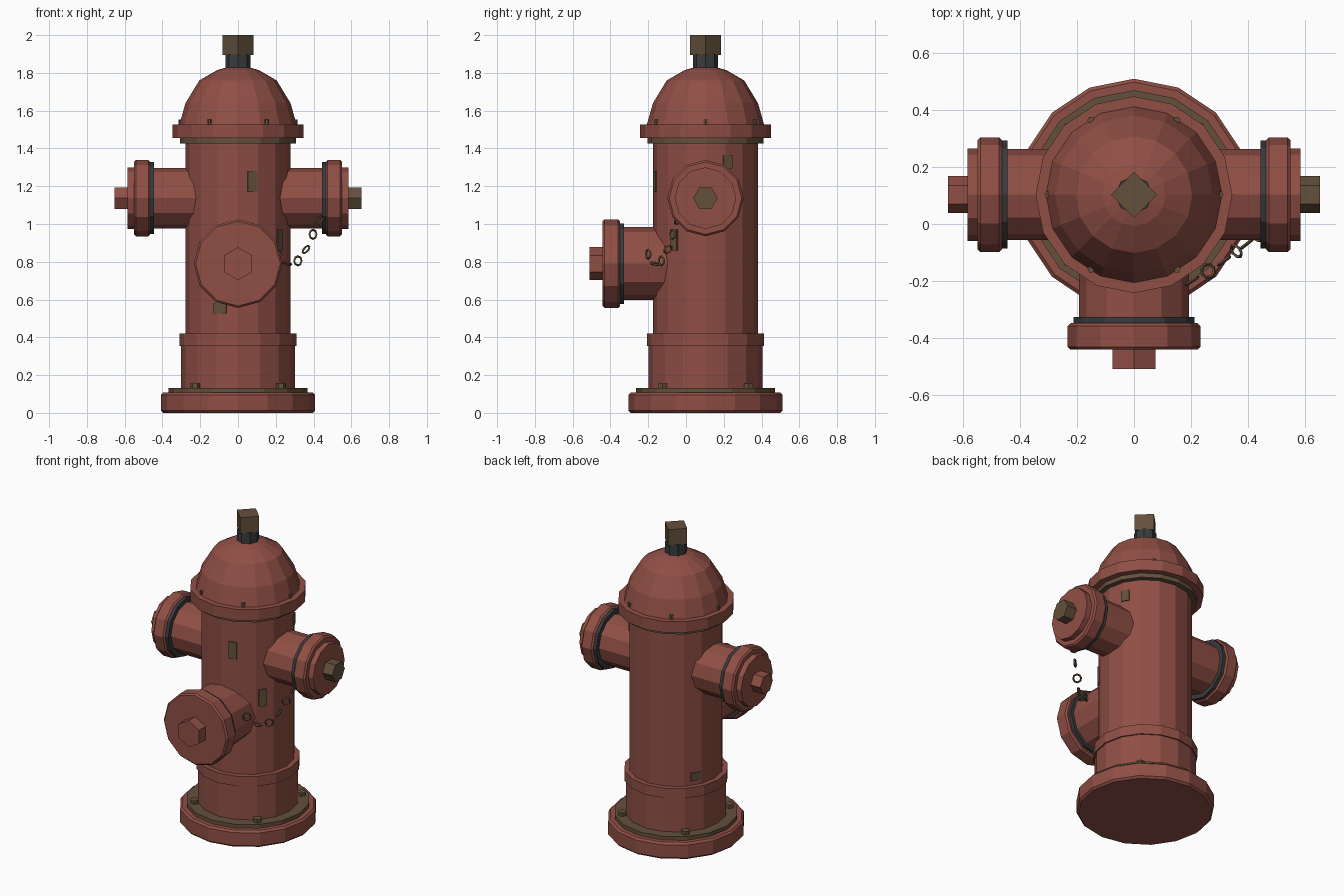
import bpy, bmesh, math
from mathutils import Matrix, Vector

if "Cube" in bpy.data.objects:
    bpy.data.objects.remove(bpy.data.objects["Cube"], do_unlink=True)


def material(name, rgb):
    m = bpy.data.materials.new(name)
    m.use_nodes = True
    m.diffuse_color = (*rgb, 1)
    m.node_tree.nodes["Principled BSDF"].inputs["Base Color"].default_value = (*rgb, 1)
    return m


RED = material("faded red paint", (0.28, 0.078, 0.06))
BROWN = material("rusty brown", (0.125, 0.08, 0.045))
DARK = material("dark iron", (0.042, 0.044, 0.046))

AXIS_Y = 0.103
CENTRE = Matrix.Translation((0, AXIS_Y, 0))


def finish(bm, name, mat, matrix):
    bmesh.ops.recalc_face_normals(bm, faces=bm.faces)
    mesh = bpy.data.meshes.new(name)
    bm.to_mesh(mesh)
    bm.free()
    mesh.materials.append(mat)
    obj = bpy.data.objects.new(name, mesh)
    obj.matrix_world = matrix
    bpy.context.collection.objects.link(obj)
    return obj


def lathe(name, profile, mat, sides=16, matrix=CENTRE, start=0.0):
    """Turned solid from (radius, height) pairs, closed at both ends."""
    bm = bmesh.new()
    rings = []
    for r, h in profile:
        angles = [start + math.tau * i / sides for i in range(sides)]
        rings.append([bm.verts.new((r * math.cos(a), r * math.sin(a), h)) for a in angles])
    for low, high in zip(rings, rings[1:]):
        for i in range(sides):
            j = (i + 1) % sides
            bm.faces.new((low[i], low[j], high[j], high[i]))
    bm.faces.new(rings[0])
    bm.faces.new(rings[-1])
    return finish(bm, name, mat, matrix)


def disc(name, r, low, high, mat, bevel=0.0, **kw):
    profile = [(r, low), (r, high)]
    if bevel:
        profile = [(r - bevel, low), (r, low + bevel), (r, high - bevel), (r - bevel, high)]
    return lathe(name, profile, mat, **kw)


# Base and barrel
disc("base_plate", 0.408, 0, 0.108, RED, bevel=0.012)
disc("base_gasket", 0.368, 0.1, 0.133, BROWN)
disc("lower_barrel", 0.302, 0.12, 0.36, RED)
disc("barrel_collar", 0.31, 0.355, 0.42, RED)
disc("barrel", 0.279, 0.4, 1.425, RED)

# Bonnet
disc("bonnet_gasket", 0.308, 1.427, 1.46, BROWN)
disc("bonnet_flange", 0.346, 1.455, 1.528, RED)
lathe("bonnet_dome", [(0.312, 1.52), (0.278, 1.64), (0.205, 1.76),
                      (0.11, 1.815), (0.05, 1.832)], RED)
disc("stem_neck", 0.066, 1.815, 1.9, DARK, sides=8)
disc("stem_nut", 0.081, 1.895, 2.0, BROWN, sides=4)


# Flange bolts
def bolt_circle(name, count, radius, z, size, offset):
    for i in range(count):
        a = offset + math.tau * i / count
        place = CENTRE @ Matrix.Translation((radius * math.cos(a), radius * math.sin(a), z))
        disc(f"{name}_{i + 1}", size, 0, 0.025, BROWN, sides=6, matrix=place)


bolt_circle("base_bolt", 4, 0.322, 0.13, 0.027, math.pi / 4)
bolt_circle("bonnet_bolt", 6, 0.302, 1.527, 0.013, 0)


# Side outlets
for side, sign, nut_mat in (("left", 1, BROWN), ("right", -1, RED)):
    m = Matrix.Translation((0, AXIS_Y, 1.137)) @ Matrix.Rotation(sign * math.pi / 2, 4, "Y")
    kw = dict(sides=12, matrix=m)
    disc(side + "_outlet_pipe", 0.16, 0.2, 0.46, RED, **kw)
    disc(side + "_outlet_seal", 0.19, 0.445, 0.468, DARK, **kw)
    disc(side + "_outlet_cap", 0.202, 0.465, 0.55, RED, bevel=0.01, **kw)
    disc(side + "_outlet_cap_face", 0.163, 0.54, 0.585, RED, **kw)
    disc(side + "_outlet_nut", 0.065, 0.58, 0.655, nut_mat, sides=6, matrix=m, start=math.pi / 2)

# Front outlet
m = Matrix.Translation((0, AXIS_Y, 0.79)) @ Matrix.Rotation(math.pi / 2, 4, "X")
kw = dict(sides=12, matrix=m)
disc("front_outlet_pipe", 0.193, 0.18, 0.44, RED, **kw)
disc("front_outlet_seal", 0.213, 0.43, 0.455, DARK, **kw)
disc("front_outlet_cap", 0.234, 0.452, 0.545, RED, bevel=0.01, **kw)
disc("front_outlet_nut", 0.087, 0.54, 0.613, RED, sides=6, matrix=m, start=math.pi / 2)

# Rust patches: (angle, height, width, tall)
patches = [(-74, 1.225, 0.052, 0.11), (-110, 0.555, 0.07, 0.055), (-37, 0.915, 0.045, 0.11),
           (25, 1.33, 0.05, 0.07), (150, 0.475, 0.065, 0.05)]
for i, (deg, z, w, h) in enumerate(patches):
    bm = bmesh.new()
    bmesh.ops.create_cube(bm, size=1, matrix=Matrix.Diagonal((0.009, w, h, 1)))
    place = CENTRE @ Matrix.Rotation(math.radians(deg), 4, "Z") @ Matrix.Translation((0.278, 0, z))
    finish(bm, f"rust_patch_{i + 1}", BROWN, place)


# Chain links, alternately upright and flat
def link(name, place, radius=0.024, wire=0.006, segments=8, sides=4):
    bm = bmesh.new()
    rings = []
    for i in range(segments):
        a = math.tau * i / segments
        ring = []
        for j in range(sides):
            b = math.tau * j / sides
            r = radius + wire * math.cos(b)
            ring.append(bm.verts.new((r * math.cos(a), r * math.sin(a), wire * math.sin(b))))
        rings.append(ring)
    for i in range(segments):
        p, q = rings[i], rings[(i + 1) % segments]
        for j in range(sides):
            k = (j + 1) % sides
            bm.faces.new((p[j], q[j], q[k], p[k]))
    finish(bm, name, BROWN, place)


path = [Vector(p) for p in ((0.205, -0.2, 0.84), (0.26, -0.165, 0.79), (0.317, -0.13, 0.805),
                            (0.36, -0.095, 0.865), (0.397, -0.07, 0.945), (0.43, -0.04, 1.02))]
for i, p in enumerate(path):
    tangent = (path[min(i + 1, len(path) - 1)] - path[max(i - 1, 0)]).normalized()
    across = tangent.cross(Vector((0, 0, 1))).normalized()
    normal = across if i % 2 == 0 else tangent.cross(across)
    spin = normal.to_track_quat("Z", "Y").to_matrix().to_4x4()
    link(f"chain_link_{i + 1}", Matrix.Translation(p) @ spin)
